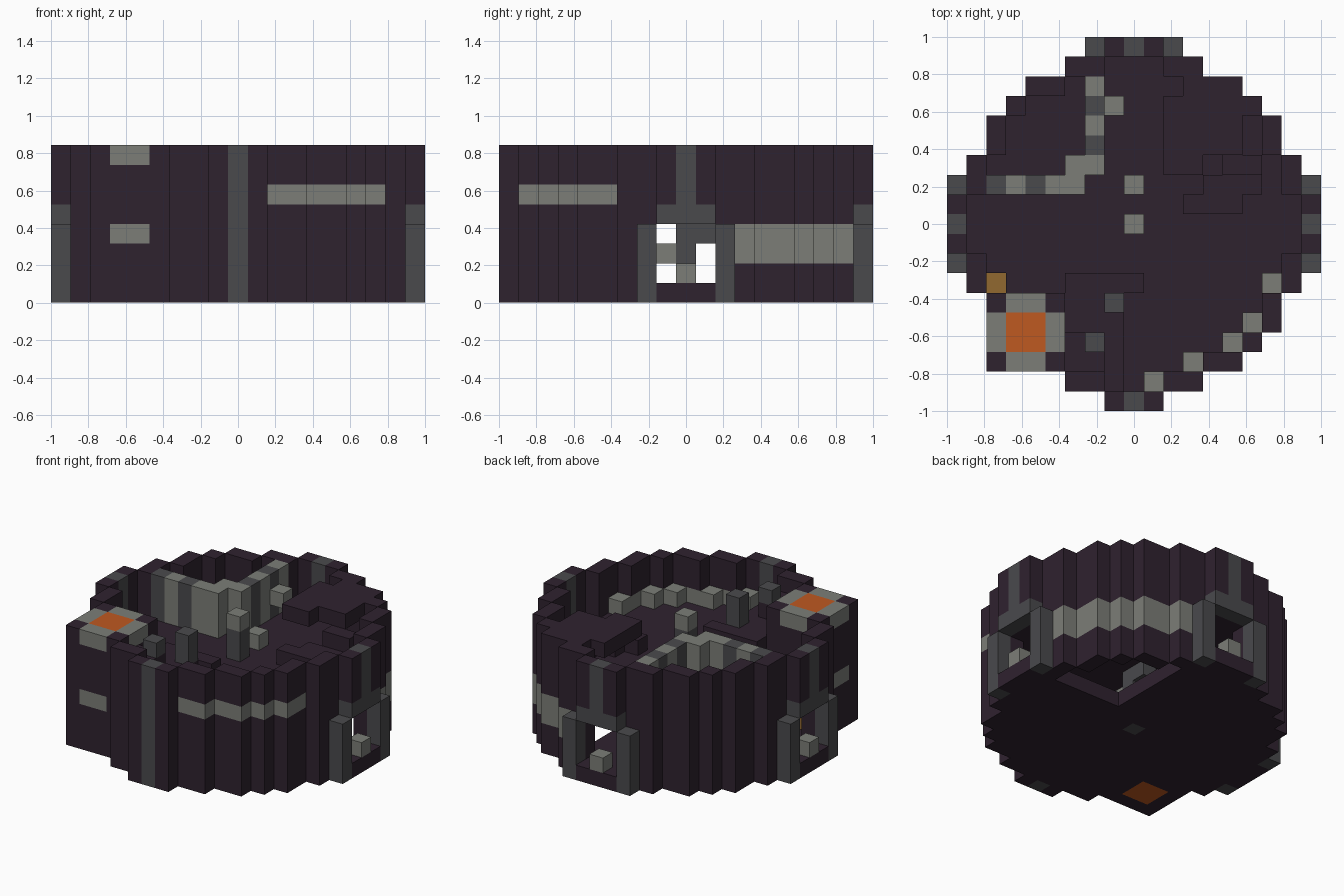
import bpy
import bmesh
from mathutils import Vector

cube = bpy.data.objects.get("Cube")
if cube:
    bpy.data.objects.remove(cube, do_unlink=True)

U = 2 / 19          # block size
TOP = 8             # wall height in blocks
HALF_WIDTH = [9, 9, 8, 8, 7, 7, 6, 5, 3, 1]   # round plan, per distance from the middle

COLOURS = {
    "dark_stone": (0.028, 0.016, 0.028),
    "mid_grey": (0.068, 0.068, 0.073),
    "light_grey": (0.200, 0.207, 0.186),
    "molten_orange": (0.52, 0.10, 0.015),
    "gold": (0.283, 0.138, 0.030),
}
MATERIALS = {}
for name, rgb in COLOURS.items():
    mat = bpy.data.materials.new(name)
    mat.use_nodes = True
    mat.diffuse_color = (*rgb, 1)
    mat.node_tree.nodes["Principled BSDF"].inputs["Base Color"].default_value = (*rgb, 1)
    MATERIALS[name] = mat
NAMES = list(MATERIALS)

blocks = {}         # (x, y, layer) -> (part, colour)


def inside(x, y):
    return max(abs(x), abs(y)) <= 9 and abs(x) <= HALF_WIDTH[abs(y)]


def is_rim(x, y):
    return inside(x, y) and not all(
        inside(x + dx, y + dy) for dx, dy in ((1, 0), (-1, 0), (0, 1), (0, -1)))


def put(part, colour, xs, ys, zs):
    """Fill a box of blocks; each range is inclusive."""
    for x in range(xs[0], xs[-1] + 1):
        for y in range(ys[0], ys[-1] + 1):
            for z in range(zs[0], zs[-1] + 1):
                blocks[x, y, z] = (part, colour)


def clear(xs, ys, zs):
    for key in list(blocks):
        if all(r[0] <= k <= r[-1] for k, r in zip(key, (xs, ys, zs))):
            del blocks[key]


plan = [(x, y) for x in range(-9, 10) for y in range(-9, 10) if inside(x, y)]

# Floors and round outer wall, with coloured bands
for x, y in plan:
    if is_rim(x, y):
        put("outer_wall", "dark_stone", [x], [y], [0, TOP - 1])
        if x >= 2 and y <= -4:
            put("outer_wall", "light_grey", [x], [y], [5])
        if x >= 3 and y >= 3:
            put("outer_wall", "light_grey", [x], [y], [2, 3])
    else:
        if not (x >= 3 and y >= 2):
            put("lower_floor", "dark_stone", [x], [y], [0])
        put("upper_floor", "dark_stone", [x], [y], [4])

# Band blocks in the inner corners
for x, y in ((7, -3), (6, -5), (5, -6), (3, -7), (1, -8)):
    put("inner_band", "light_grey", [x], [y], [5])

# Front pilaster
put("front_pilaster", "mid_grey", [0], [-9], [0, TOP - 1])

# Three doorways: back, and one on each side
for dx, dy in ((1, 0), (-1, 0), (0, 1)):
    for side in range(-2, 3):
        x, y = 9 * dx + side * dy, 9 * dy + side * dx
        if abs(side) == 2:
            put("door_posts", "mid_grey", [x], [y], [0, 3])
        else:
            clear([x], [y], [1, 3])
            put("door_lintels", "mid_grey", [x], [y], [4])
    put("door_keystones", "mid_grey", [9 * dx], [9 * dy], [4, TOP - 1])
    put("door_steps", "light_grey", [9 * dx], [9 * dy], [1])

# Corner tower with a molten core and two light rings
for x in range(-7, -3):
    for y in range(-7, -3):
        edge_x, edge_y = x in (-7, -4), y in (-7, -4)
        core = not edge_x and not edge_y
        put("corner_tower", "molten_orange" if core else "dark_stone", [x], [y], [0, TOP - 1])
        if edge_x != edge_y:
            for z in (3, TOP - 1):
                put("corner_tower", "light_grey", [x], [y], [z])

# Shaft beside the tower with a gold block at its foot
clear([-7], [-3], [1, TOP - 1])
put("gold_block", "gold", [-7], [-3], [1])

# Central pillar and the steps around it
put("central_pillar", "mid_grey", [0], [0], [0, 6])
put("central_pillar", "light_grey", [0], [0], [7])
put("spiral_step_low", "light_grey", [0], [-1], [2])
put("spiral_step_high", "mid_grey", [0], [1], [3])
put("small_block", "light_grey", [0], [2], [5])

# Inner partition of alternating columns
for x, y, colour in ((-7, 2, "mid_grey"), (-6, 2, "light_grey"), (-5, 2, "mid_grey"),
                     (-4, 2, "light_grey"), (-3, 2, "light_grey"), (-3, 3, "light_grey"),
                     (-2, 3, "light_grey"), (-2, 4, "mid_grey"), (-2, 5, "light_grey"),
                     (-2, 6, "mid_grey"), (-2, 7, "light_grey")):
    put("partition", colour, [x], [y], [5, TOP - 1])
put("partition_bracket", "light_grey", [-1], [6], [6])

# Raised terrace beside the tower and its two posts
for x, y in plan:
    if not is_rim(x, y) and -3 <= x <= -1 and y <= -3:
        put("terrace", "dark_stone", [x], [y], [5])
        if x <= -2 and y <= -6:
            put("terrace", "dark_stone", [x], [y], [6])
put("terrace", "dark_stone", [0], [-3], [5])
put("terrace_post_tall", "mid_grey", [-1], [-4], [6, 7])
put("terrace_post_short", "mid_grey", [-2], [-6], [7])

# Roof slab over the back corner, with steps leading up to it
for x, y in plan:
    if not is_rim(x, y) and 2 <= x <= 5 and 3 <= y <= 7:
        if (x, y) not in ((4, 3), (5, 3), (2, 7)):
            put("roof_slab", "dark_stone", [x], [y], [7])
put("slab_steps", "dark_stone", [3, 5], [1], [5])
put("slab_steps", "dark_stone", [4, 6], [2], [5])
put("slab_steps", "dark_stone", [5, 6], [3], [5, 6])

# Turn the blocks into one mesh per part, keeping only exposed faces
AXES = [Vector(v) for v in ((1, 0, 0), (0, 1, 0), (0, 0, 1))]
for part in sorted({p for p, _ in blocks.values()}):
    bm = bmesh.new()
    for key, (owner, colour) in blocks.items():
        if owner != part:
            continue
        centre = Vector(key) + Vector((0, 0, 0.5))
        for a in range(3):
            for sign in (1, -1):
                n = AXES[a] * sign
                if tuple(int(k + d) for k, d in zip(key, n)) in blocks:
                    continue
                s, t = AXES[(a + 1) % 3] * sign, AXES[(a + 2) % 3]
                corners = [centre + (n + s * i + t * j) / 2
                           for i, j in ((-1, -1), (1, -1), (1, 1), (-1, 1))]
                face = bm.faces.new([bm.verts.new(c * U) for c in corners])
                face.material_index = NAMES.index(colour)
    bmesh.ops.remove_doubles(bm, verts=bm.verts, dist=0.001)
    mesh = bpy.data.meshes.new(part)
    for mat in MATERIALS.values():
        mesh.materials.append(mat)
    bm.to_mesh(mesh)
    bm.free()
    bpy.context.collection.objects.link(bpy.data.objects.new(part, mesh))
